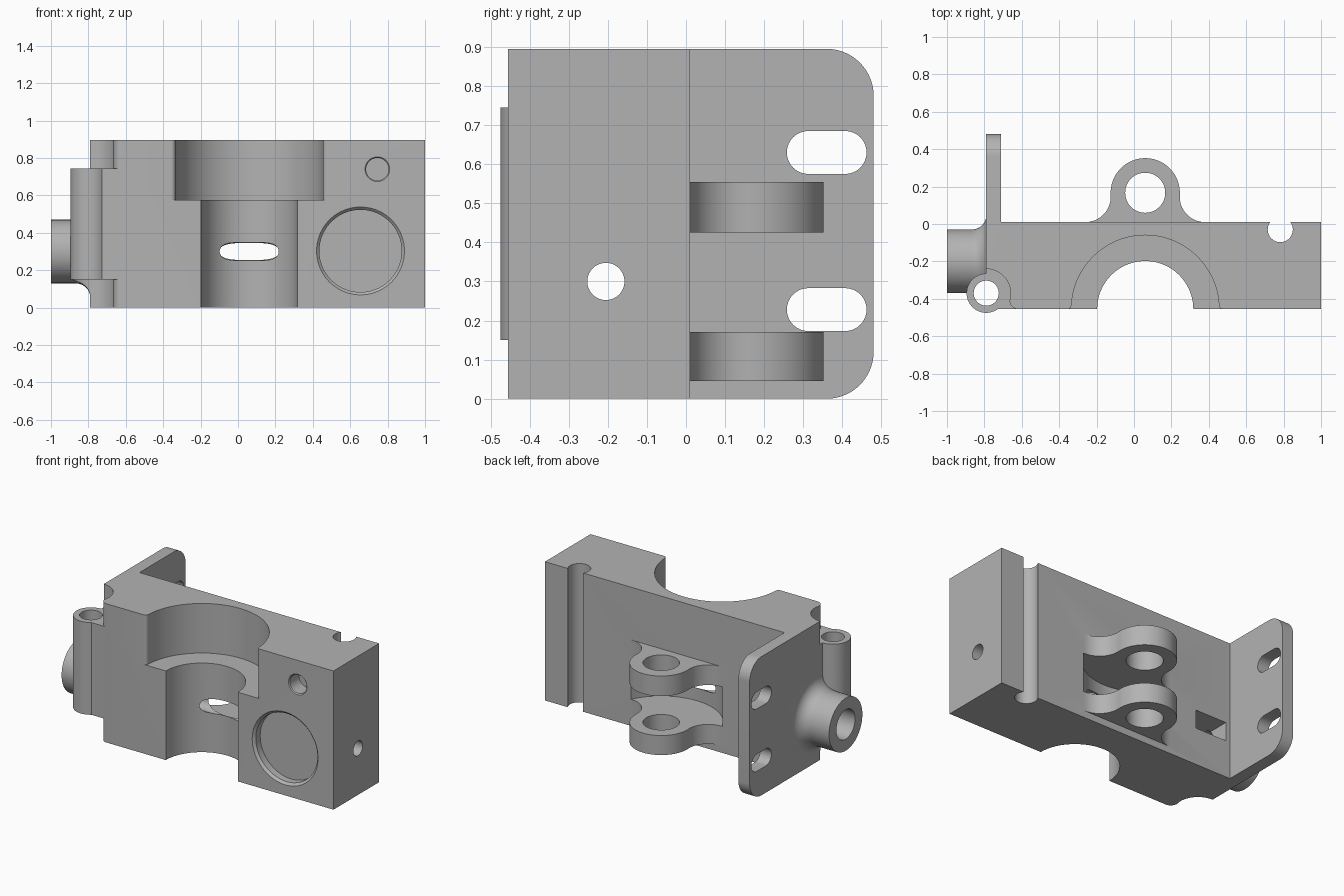
import bpy, bmesh
from math import sin, cos, pi, atan2, radians

if "Cube" in bpy.data.objects:
    bpy.data.objects.remove(bpy.data.objects["Cube"], do_unlink=True)

grey = bpy.data.materials.new("machined_grey")
grey.use_nodes = True
grey.diffuse_color = (0.45, 0.45, 0.45, 1)
grey.node_tree.nodes["Principled BSDF"].inputs["Base Color"].default_value = grey.diffuse_color


def place(u, v, w, axis):
    return {"x": (w, u, v), "y": (u, w, v), "z": (u, v, w)}[axis]


def finish(name, bm):
    bmesh.ops.recalc_face_normals(bm, faces=bm.faces)
    mesh = bpy.data.meshes.new(name)
    bm.to_mesh(mesh)
    bm.free()
    mesh.materials.append(grey)
    ob = bpy.data.objects.new(name, mesh)
    bpy.context.collection.objects.link(ob)
    return ob


def loft(name, rings):
    """Closed solid through matching rings of points."""
    bm = bmesh.new()
    loops = [[bm.verts.new(p) for p in ring] for ring in rings]
    n = len(loops[0])
    for a, b in zip(loops, loops[1:]):
        for i in range(n):
            j = (i + 1) % n
            bm.faces.new((a[i], a[j], b[j], b[i]))
    bm.faces.new(loops[0])
    bm.faces.new(loops[-1])
    return finish(name, bm)


def prism(name, pts, lo, hi, axis="z"):
    return loft(name, [[place(u, v, w, axis) for u, v in pts] for w in (lo, hi)])


def lathe(name, axis, cu, cv, profile, n=72):
    """Solid of revolution; profile holds (position along axis, radius)."""
    angles = [2 * pi * i / n for i in range(n)]
    return loft(name, [[place(cu + r * cos(a), cv + r * sin(a), t, axis) for a in angles]
                       for t, r in profile])


def rod(name, axis, cu, cv, r, lo, hi):
    return lathe(name, axis, cu, cv, [(lo, r), (hi, r)])


def box(name, x0, x1, y0, y1, z0, z1):
    return prism(name, [(x0, y0), (x1, y0), (x1, y1), (x0, y1)], z0, z1)


def flared_disc(cx, cy, r, base, dx, depth):
    """Disc blending by fillets into a line y=base, extended below it by depth."""
    h = cy - base
    f = (dx * dx + h * h - r * r) / (2 * (r + h))
    a = atan2(h - f, -dx) % (2 * pi)
    half = [(dx, base - depth)]
    for i in range(11):
        t = 1.5 * pi + (a - 1.5 * pi) * i / 10
        half.append((dx + f * cos(t), base + f + f * sin(t)))
    for i in range(1, 25):
        t = (a - pi) + (pi / 2 - (a - pi)) * i / 24
        half.append((r * cos(t), cy + r * sin(t)))
    return [(cx + x, y) for x, y in half] + [(cx - x, y) for x, y in half[-2::-1]]


def slot(cu, cv, half, r, n=16):
    pts = []
    for side, start in ((1, -pi / 2), (-1, pi / 2)):
        pts += [(cu + side * half + r * cos(start + pi * i / n), cv + r * sin(start + pi * i / n))
                for i in range(n + 1)]
    return pts


def combine(target, tool, operation):
    mod = target.modifiers.new(tool.name, "BOOLEAN")
    mod.operation, mod.solver, mod.object = operation, "EXACT", tool
    bpy.context.view_layer.update()
    result = target.evaluated_get(bpy.context.evaluated_depsgraph_get())
    mesh = bpy.data.meshes.new_from_object(result)
    target.modifiers.clear()
    target.data = mesh
    bpy.data.objects.remove(tool, do_unlink=True)


TOP, FRONT, BACK = 0.895, -0.455, 0.01
LEFT, PLATE, REAR = -0.79, -0.71, 0.48

# Block with the rear mounting plate, plate corners rounded
body = prism("bracket_body", [(LEFT, FRONT), (1, FRONT), (1, BACK), (PLATE, BACK),
                              (PLATE, REAR), (LEFT, REAR)], 0, TOP)
bm = bmesh.new()
bm.from_mesh(body.data)
corners = [e for e in bm.edges if all(v.co.y > REAR - 0.01 for v in e.verts)
           and abs(e.verts[0].co.x - e.verts[1].co.x) > 0.01]
bmesh.ops.bevel(bm, geom=corners, offset=0.12, segments=14, profile=0.5, affect="EDGES")
bm.to_mesh(body.data)
bm.free()


def add(tool):
    combine(body, tool, "UNION")


def cut(tool):
    combine(body, tool, "DIFFERENCE")


# Side boss with a filleted root
root = [(LEFT - 0.08 + 0.08 * sin(t), 0.17 + 0.076 * (1 - cos(t)))
        for t in (pi / 2 * i / 10 for i in range(11))]
add(lathe("side_boss", "x", -0.2, 0.3, [(-1, 0.17)] + root + [(-0.75, 0.246)]))

# Clearance notches above and below the pin tube, then the tube
for lo, hi in ((-0.1, 0.15), (0.745, 1)):
    cut(prism("tube_notch", flared_disc(LEFT, -0.37, 0.13, FRONT, 0.17, 0.05), lo, hi))
add(rod("pin_tube", "z", LEFT, -0.37, 0.105, 0.15, 0.745))

# Main bore and its wider upper seat
cut(rod("main_bore", "z", 0.06, FRONT, 0.257, -0.1, 1))
cut(prism("upper_seat", flared_disc(0.06, FRONT, 0.395, FRONT, 0.417, 0.05), 0.575, 1))

# Curved hinge clearance between two rear lugs
cut(rod("hinge_clearance", "z", 0.06, 0.167, 0.363, 0.171, 0.425))
for lo, hi in ((0.045, 0.171), (0.425, 0.555)):
    add(prism("hinge_lug", flared_disc(0.06, 0.167, 0.185, BACK, 0.32, 0.01), lo, hi))
cut(rod("hinge_hole", "z", 0.06, 0.167, 0.107, 0.02, 0.6))

# Cross hole, boss counterbore and nut pocket
cut(rod("boss_counterbore", "x", -0.2, 0.3, 0.095, -1.1, -0.66))
cut(rod("cross_hole", "x", -0.205, 0.3, 0.0475, -0.75, 1.1))
cut(box("nut_pocket", -0.68, -0.455, -0.29, 0.1, 0.24, 0.36))

# Pin hole through the tube and groove down the back
cut(rod("pin_hole", "z", LEFT, -0.37, 0.067, -0.1, 1))
cut(rod("back_groove", "z", 0.782, -0.03, 0.067, -0.1, 1))

# Round front recesses with eased rims
for x, z, r, depth in ((0.655, 0.303, 0.22, 0.06), (0.745, 0.74, 0.06, 0.1)):
    e = 0.015 if r > 0.1 else 0.006
    rim = [(FRONT + e * sin(t), r + e * (1 - sin(t + 0) if t else 1))
           for t in (0, pi / 6, pi / 2)]
    cut(lathe("front_recess", "y", x, z, [(FRONT - 0.05, r + e)] + rim + [(FRONT + depth, r)]))

# Slots in the mounting plate
for z in (0.228, 0.63):
    cut(prism("plate_slot", slot(0.36, z, 0.047, 0.055), -0.9, -0.6, "x"))

bpy.context.view_layer.objects.active = body
body.select_set(True)
bpy.ops.object.shade_smooth_by_angle(angle=radians(30))
